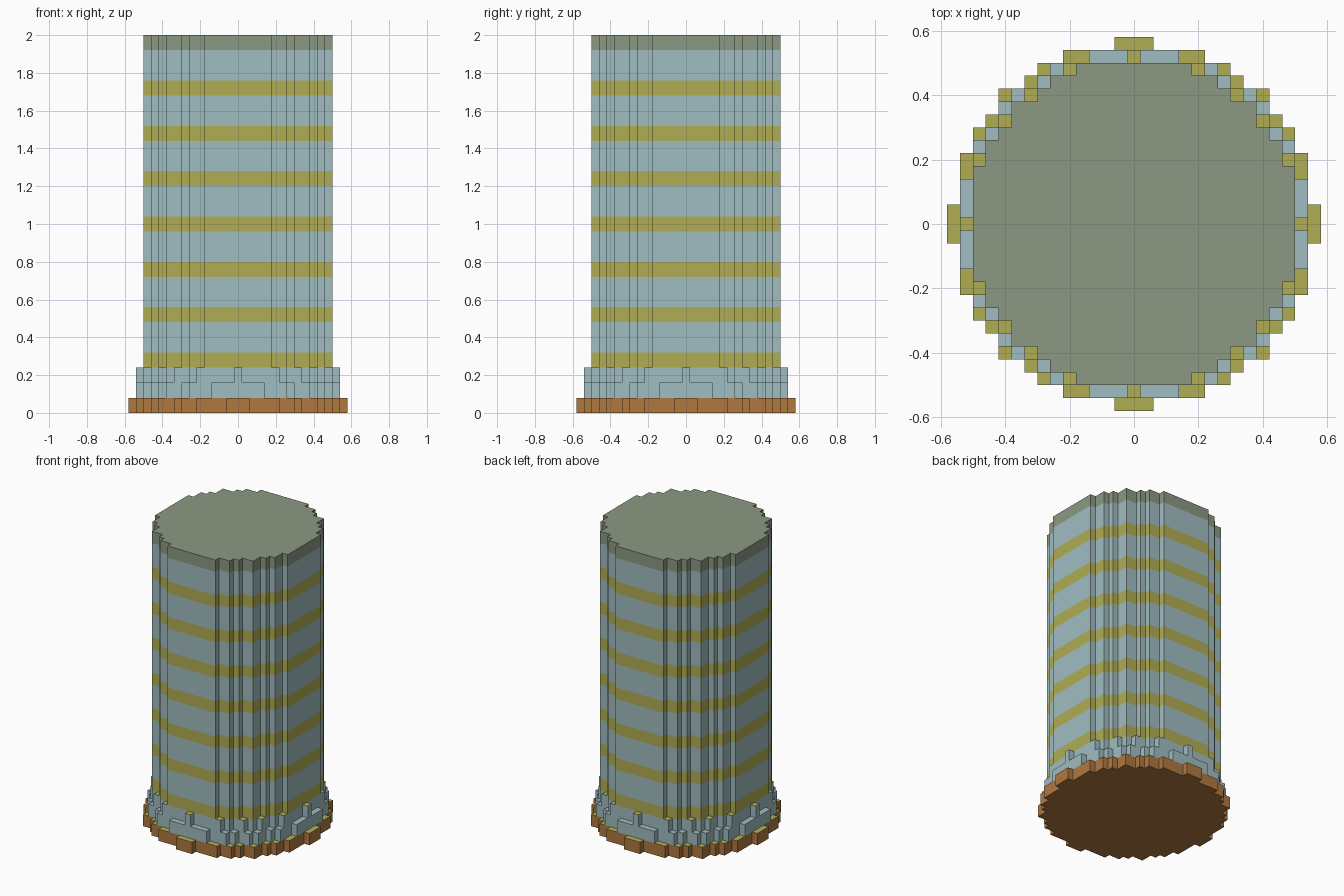
import bpy, bmesh

if "Cube" in bpy.data.objects:
    bpy.data.objects.remove(bpy.data.objects["Cube"])

CELL = 0.04


def material(name, rgb):
    m = bpy.data.materials.new(name)
    lin = [(c / 255 / 12.92) if c / 255 < 0.04 else ((c / 255 + 0.055) / 1.055) ** 2.4 for c in rgb]
    m.diffuse_color = (*lin, 1)
    m.use_nodes = True
    m.node_tree.nodes["Principled BSDF"].inputs["Base Color"].default_value = m.diffuse_color
    return m


BLUE = material("glass_blue", (160, 188, 193))
YELLOW = material("band_yellow", (176, 174, 84))
BROWN = material("base_brown", (176, 120, 64))
GREEN = material("roof_green", (140, 153, 130))


def outline(octant):
    """Stepped round outline from the outer cells of one octant (x <= y)."""
    cells = sorted(set(octant) | {(y, x) for x, y in octant})
    corners = [((x + 0.5) * CELL, (y + 0.5) * CELL) for x, y in cells]
    quarter = []
    for i, (x, y) in enumerate(corners):
        if i:
            quarter.append((corners[i - 1][0], y))   # inner corner of the step
        quarter.append((x, y))
    pts = []
    for _ in range(4):                               # turn the quarter clockwise
        pts += quarter
        quarter = [(y, -x) for x, y in quarter]
    return pts[::-1]                                 # counter-clockwise


def stack(name, octant, z, bands, top, bottom=None):
    """Prism of stacked colour bands [(height, material)], with end caps."""
    pts = outline(octant)
    n = len(pts)
    mesh = bpy.data.meshes.new(name)
    mats = []

    def slot(m):
        if m not in mats:
            mats.append(m)
            mesh.materials.append(m)
        return mats.index(m)

    bm = bmesh.new()
    ring = [bm.verts.new((x, y, z)) for x, y in pts]
    if bottom:
        bm.faces.new(ring[::-1]).material_index = slot(bottom)
    for height, mat in bands:
        z += height
        upper = [bm.verts.new((x, y, z)) for x, y in pts]
        for i in range(n):
            j = (i + 1) % n
            f = bm.faces.new((ring[i], ring[j], upper[j], upper[i]))
            f.material_index = slot(mat)
        ring = upper
    bm.faces.new(ring).material_index = slot(top)
    bm.to_mesh(mesh)
    bm.free()
    bpy.context.collection.objects.link(bpy.data.objects.new(name, mesh))


# Widest bottom slab
stack("base_slab", [(1, 14), (5, 13), (7, 12), (8, 11), (10, 10)],
      0.0, [(0.08, BROWN)], YELLOW, BROWN)
# Two stepped collars
stack("lower_collar", [(3, 13), (6, 12), (7, 11), (9, 10)],
      0.08, [(0.08, BLUE)], BLUE)
stack("upper_collar", [(0, 13), (5, 12), (6, 11), (8, 10), (9, 9)],
      0.16, [(0.08, BLUE)], YELLOW)
# Tall striped shaft with its roof layer
stack("tower_shaft", [(4, 12), (6, 11), (7, 10), (9, 9)],
      0.24, [(0.08, YELLOW), (0.16, BLUE)] * 7 + [(0.08, GREEN)], GREEN)
